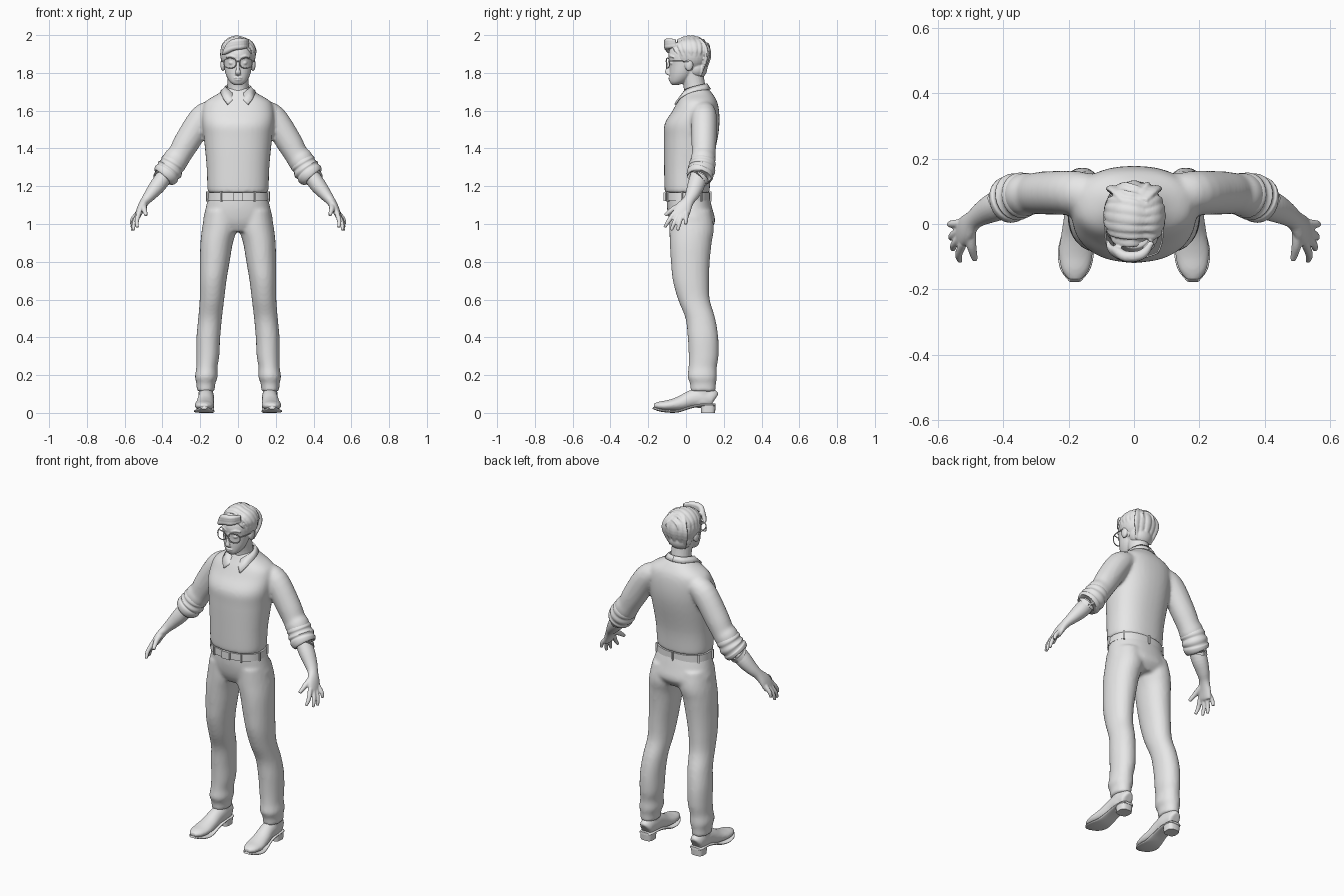
import bpy, bmesh, math, random
from mathutils import Vector, Matrix

cube = bpy.data.objects.get("Cube")
if cube:
    bpy.data.objects.remove(cube)

X, Y, Z = Vector((1, 0, 0)), Vector((0, 1, 0)), Vector((0, 0, 1))
CM = 0.01  # part sizes below are written in hundredths of a unit

grey = bpy.data.materials.new("clay grey")
grey.use_nodes = True
grey.diffuse_color = (0.8, 0.8, 0.8, 1)
grey.node_tree.nodes["Principled BSDF"].inputs["Base Color"].default_value = grey.diffuse_color


def spline(points, steps=4):
    """Smooth path through points of any dimension."""
    pts = [Vector(p) * CM for p in points]
    last = len(pts) - 1
    path = []
    for i in range(last):
        before, a, b, after = pts[max(i - 1, 0)], pts[i], pts[i + 1], pts[min(i + 2, last)]
        for s in range(steps):
            t = s / steps
            path.append((a * 2 + (b - before) * t
                         + (before * 2 - a * 5 + b * 4 - after) * t ** 2
                         + (a * 3 - before - b * 3 + after) * t ** 3) / 2)
    return path + [pts[last]]


def oval(angle, p):
    """Point on a unit superellipse; higher p is squarer."""
    c, s = math.cos(angle), math.sin(angle)
    return math.copysign(abs(c) ** (2 / p), c), math.copysign(abs(s) ** (2 / p), s)


def tube(bm, rings, ref=Y, flat=False, p=2, sides=24):
    """Loft rings (x, y, z, half width, half depth); depth lies along ref."""
    path = spline(rings)
    centres = [Vector(r[:3]) for r in path]
    loops = []
    for i, r in enumerate(path):
        t = Z if flat else (centres[min(i + 1, len(path) - 1)] - centres[max(i - 1, 0)]).normalized()
        depth = (ref - t * ref.dot(t)).normalized()
        width = depth.cross(t)
        loop = []
        for k in range(sides):
            u, v = oval(math.tau * k / sides, p)
            loop.append(bm.verts.new(centres[i] + width * u * max(r[3], 0.001) + depth * v * max(r[4], 0.001)))
        loops.append(loop)
    for low, high in zip(loops, loops[1:]):
        for k in range(sides):
            n = (k + 1) % sides
            bm.faces.new((low[k], low[n], high[n], high[k]))
    bm.faces.new(loops[0][::-1])
    bm.faces.new(loops[-1])


def rod(bm, points, radius, ref=Y):
    tube(bm, [(*pt, radius, radius) for pt in points], ref, sides=10)


def blob(bm, centre, size):
    place = Matrix.Translation(Vector(centre) * CM) @ Matrix.Diagonal((*(Vector(size) * CM), 1))
    bmesh.ops.create_uvsphere(bm, u_segments=32, v_segments=20, radius=1, matrix=place)


def box(bm, centre, size, turn=0):
    place = (Matrix.Translation(Vector(centre) * CM) @ Matrix.Rotation(turn, 4, "Z")
             @ Matrix.Diagonal((*(Vector(size) * CM), 1)))
    bmesh.ops.create_cube(bm, size=1, matrix=place)


def finish(name, bm, mirror=False, voxel=None, relax=0, shell=None):
    """Turn the parts into one object, optionally mirrored and fused."""
    bmesh.ops.recalc_face_normals(bm, faces=bm.faces[:])
    mesh = bpy.data.meshes.new(name)
    bm.to_mesh(mesh)
    bm.free()
    mesh.materials.append(grey)
    for face in mesh.polygons:
        face.use_smooth = True
    mesh.set_sharp_from_angle(angle=math.radians(45))
    obj = bpy.data.objects.new(name, mesh)
    bpy.context.scene.collection.objects.link(obj)
    if mirror:
        obj.modifiers.new("Mirror", "MIRROR").use_mirror_merge = False
    if shell:
        obj.modifiers.new("Thickness", "SOLIDIFY").thickness = shell
    if voxel:
        fuse = obj.modifiers.new("Fuse", "REMESH")
        fuse.mode, fuse.voxel_size, fuse.use_smooth_shade = "VOXEL", voxel, True
    if relax:
        soft = obj.modifiers.new("Relax", "SMOOTH")
        soft.factor, soft.iterations = 0.5, relax


# Sweater: torso and sleeves fused together
bm = bmesh.new()
tube(bm, [(0, .7, 116.5, 15.6, 11.7), (0, .6, 119, 16.2, 12), (0, 1, 130, 16.6, 12.6),
          (0, 2.5, 145, 18, 14.2), (0, 3.2, 153, 19, 14.5), (0, 5.2, 160, 19, 12.3),
          (0, 6, 165, 17, 10.4), (0, 6, 169, 10.5, 8), (0, 5.5, 172, 6.5, 6)], flat=True, p=2.3, sides=40)
for side in (-1, 1):
    tube(bm, [(side * x, y, z, a, b) for x, y, z, a, b in (
        (12, 9, 160, 5.5, 6), (18.5, 9.5, 156.5, 7, 6.8), (27, 9.5, 143.5, 6.9, 6.6),
        (31, 9.3, 136.5, 6.3, 6.3), (33, 9, 134, 6.9, 6.7), (36, 8.5, 129, 6, 6.2))])
finish("sweater", bm, voxel=0.01, relax=5)

# Rolled cuffs in three folds
bm = bmesh.new()
tube(bm, [(33, 9, 134.5, 5.5, 6), (34.3, 8.8, 132.2, 6.9, 7), (35.2, 8.6, 130.7, 6.4, 6.7),
          (36.2, 8.3, 129, 7.3, 7.3), (37.2, 7.9, 127.6, 6.7, 6.8), (38, 7.5, 126.5, 7.2, 7.2),
          (39.4, 7, 124.8, 6.3, 6.6), (39.5, 7, 124.7, 4.5, 5)])
finish("sleeve_cuff", bm, mirror=True)

# Forearm, palm and fingers
bm = bmesh.new()
tube(bm, [(37, 7.5, 128, 4, 4.5), (42, 5.5, 121, 4.3, 4.6), (46, 3.5, 116, 3.4, 3.8), (49, 1.3, 112.3, 2.5, 3.1),
          (51.3, -1.3, 108.5, 2.1, 4.3), (53, -3, 104.5, 1.6, 4.4), (53.5, -3.3, 103.3, 1, 3.6)])
fingers = (((52.3, -6, 106), (53.6, -9.3, 101.5), (53.2, -11.3, 98.2)),
           ((53, -4, 105), (55, -6.3, 100.5), (55.4, -7.8, 96.6)),
           ((53.2, -2, 105), (55.5, -3.5, 100.5), (56, -4.4, 96.6)),
           ((53, .2, 106), (55.8, 0, 102.5), (56.4, -.2, 99.8)))
for knuckle, middle, tip in fingers:
    tube(bm, [(*knuckle, 1.3, 1.3), (*middle, 1.15, 1.15), (*tip, .8, .8)])
tube(bm, [(50, -1, 110.5, 1.6, 1.8), (49.7, -6.5, 108, 1.5, 1.5), (48.6, -11, 104.6, .9, .9)], ref=X)
finish("forearm_and_hand", bm, mirror=True, voxel=0.0045, relax=2)

# Trousers: hips and legs fused together
bm = bmesh.new()
tube(bm, [(0, .8, 116, 15.3, 11), (0, 2, 108, 17.2, 12), (0, 3.4, 101, 18.4, 12), (0, 3, 96, 15, 9)],
     flat=True, p=2.2, sides=40)
for side in (-1, 1):
    tube(bm, [(side * x, y, z, a, b) for x, y, z, a, b in (
        (9, 2.3, 107, 8.3, 11), (9.7, 3, 98, 9.3, 11.8), (11.3, 2.5, 90, 8.6, 11.1),
        (12.3, 2.3, 80, 7.9, 10.3), (13.2, 2.6, 70, 7.1, 9.6), (13.8, 4.2, 60, 6.5, 8.4),
        (14.8, 7.6, 50, 6.3, 7.9), (15.7, 9, 40, 6.3, 8.1), (16, 9.3, 30, 6.1, 7.9),
        (16.5, 8.8, 24, 5.6, 7.5), (16.8, 8.6, 19, 6, 7.8), (17, 9, 15.5, 5, 6.9),
        (17.1, 9.1, 11.3, 4.8, 6.7))], flat=True, p=2.1)
finish("trousers", bm, voxel=0.01, relax=4)

# Belt with buckle and loops
bm = bmesh.new()
tube(bm, [(0, .8, 112.5, 16.2, 11.8), (0, .8, 116.6, 16, 11.8)], flat=True, p=2.3, sides=48)
finish("belt", bm)
bm = bmesh.new()
box(bm, (0, -11.2, 114.5), (5, 1.4, 4.4))
finish("buckle", bm)
bm = bmesh.new()
for angle in (-1.05, -.2, .6, 1.57):
    u, v = oval(angle, 2.3)
    box(bm, (u * 16.2, .8 + v * 11.8, 114.5), (.9, 1.6, 5.2), math.atan2(v * 16, u * 12) + math.pi / 2)
finish("belt_loops", bm, mirror=True)

# Shoes: upper, curved sole and heel block
bm = bmesh.new()
tube(bm, [(16.8, 15.4, 7.3, 2.3, 3), (16.8, 14, 7.8, 3.7, 4.8), (16.8, 8, 8, 4.2, 5.5), (17, 3, 7.3, 4.3, 4.7),
          (17.4, -3, 5.1, 4.8, 3.8), (17.8, -9, 4, 5.2, 2.9), (18, -14, 3.8, 4.2, 2.2),
          (18, -17, 3.8, 2, 1.1)], ref=Z)
tube(bm, [(17, 8.5, 5, 3.9, 5.5), (17, 9, 14, 3.8, 5.4)], flat=True)
finish("shoe_upper", bm, mirror=True, voxel=0.006, relax=3)
bm = bmesh.new()
tube(bm, [(16.8, 15.7, 4.3, 2.8, .7), (16.8, 14, 4.2, 4, .7), (16.8, 8, 4.1, 4.2, .7), (17, 2, 2.9, 4.2, .7),
          (17.4, -4, 1, 4.9, .7), (17.8, -9, .8, 5.5, .7), (18, -14, 1.5, 4.5, .7),
          (18, -17.5, 2.7, 1.8, .6)], ref=Z, p=3)
finish("shoe_sole", bm, mirror=True)
bm = bmesh.new()
tube(bm, [(16.9, 11.7, 0, 3.7, 3.7), (16.8, 11.7, 4.4, 4, 4)], flat=True, p=3)
finish("shoe_heel", bm, mirror=True)

# Head and neck with facial features
bm = bmesh.new()
tube(bm, [(0, 5, 165, 6.2, 6), (0, 4.6, 172, 5.6, 5.8), (0, 3.5, 178, 5.6, 6), (0, 3, 184, 6, 6)], flat=True)
blob(bm, (0, 1.8, 188), (8.2, 10.2, 10))
tube(bm, [(0, -5.8, 173.6, 2, 1.6), (0, -4, 175.3, 4.4, 4.6), (0, -2.3, 179, 6.4, 6.5),
          (0, -1.3, 184, 7.4, 7.5), (0, -1, 190, 7.8, 8.3), (0, 0, 195, 6.5, 7.5)], flat=True, sides=32)
tube(bm, [(0, -8.6, 187, .7, .7), (0, -9.7, 182.5, .9, .9), (0, -10, 180.2, 1.5, 1.1),
          (0, -9, 178.8, 1.4, .9)], flat=True)
blob(bm, (0, -8.5, 177.3), (2.3, .9, .45))
blob(bm, (0, -8.4, 176.3), (1.9, .9, .55))
for side in (-1, 1):
    blob(bm, (side * 3.3, -7.4, 185.3), (1.6, 1.2, 1))
    blob(bm, (side * 8, 1.5, 184.3), (1.3, 2.2, 3.3))
    rod(bm, [(side * 1.4, -8.9, 188.2), (side * 4, -8.3, 189), (side * 6.2, -6.4, 188.3)], .55, Z)
finish("head", bm, voxel=0.004, relax=2)

# Glasses: two rims, bridge and temples
bm = bmesh.new()
rim = []
for k in range(17):
    u, v = oval(math.tau * k / 16, 2.6)
    rim.append((4.2 + u * 3.2, -10.3 + (u + 1) ** 2 * .4, 185.2 + v * 2.6))
rod(bm, rim, .28)
rod(bm, [(0, -10.7, 186.2), (1.1, -10.3, 185.8)], .28)
rod(bm, [(7.3, -8.8, 186.2), (8.6, -5, 186.3), (8.9, 1.5, 186)], .28, Z)
finish("glasses", bm, mirror=True)

# Hair: cap plus swept locks on both sides of a parting
random.seed(4)
bm = bmesh.new()
blob(bm, (0, 2.5, 189.6), (9.4, 10, 9.5))
blob(bm, (0, 5.5, 182.5), (6.8, 5.8, 6))
for start, end, count in ((.45, -1.55, 8), (.4, 1.6, 8)):
    for k in range(count):
        v = -.85 + 1.6 * k / (count - 1)
        lock = []
        for s in range(5):
            angle = start + (end - start) * s / 4 + random.uniform(-.06, .06)
            vv = min(v + .05 * s, .93)
            k_r = math.sqrt(1 - vv * vv)
            size = (.5, .9, 1, .8, .2)[s]
            lock.append((9.4 * k_r * math.sin(angle), 2.5 + 10 * vv, 189.6 + 9.5 * k_r * math.cos(angle),
                         size * .85, size * 1.9))
        tube(bm, lock, sides=12)
for x in (-6, -3, 0, 3, 6):
    tube(bm, [(x * .5, 7.5, 198, .4, 1.2), (x * .9, 11.4 - abs(x) * .2, 194, .9, 2),
              (x * 1.1, 12.2 - abs(x) * .25, 188, 1, 2), (x * .8, 9 - abs(x) * .2, 178.3, .3, .6)], ref=X, sides=12)
# Fringe swept across the forehead
for lift, reach in ((0, 0), (-1.6, 1.2), (1.2, -1.4)):
    tube(bm, [(5.5, -5.5, 196 + lift, .8, .8), (2.5, -9.3, 195.6 + lift, 1.5, 1.5),
              (-2.5, -9.9, 195 + lift, 1.7, 1.7), (-6.2 - reach * .4, -8, 192.6 + lift, 1.3, 1.3),
              (-8.3, -6 + reach, 189.5, .3, .3)], ref=Z, sides=12)
finish("hair", bm, voxel=0.0045, relax=1)

# Folded shirt collar
bm = bmesh.new()
upper = spline([(.6, -1.8, 167.5), (4.8, -.8, 171), (6.6, 4.5, 173), (4.2, 10, 174.2), (0, 11.3, 174.4)])
lower = spline([(5.2, -6.2, 163.5), (8.2, -3.2, 167.3), (9.2, 4.5, 170.5), (5.8, 11.3, 171.3), (0, 13.2, 171.5)])
edges = [[bm.verts.new(pt) for pt in path] for path in (upper, lower)]
for i in range(len(upper) - 1):
    bm.faces.new((edges[0][i], edges[0][i + 1], edges[1][i + 1], edges[1][i]))
finish("shirt_collar", bm, mirror=True, shell=0.009)
